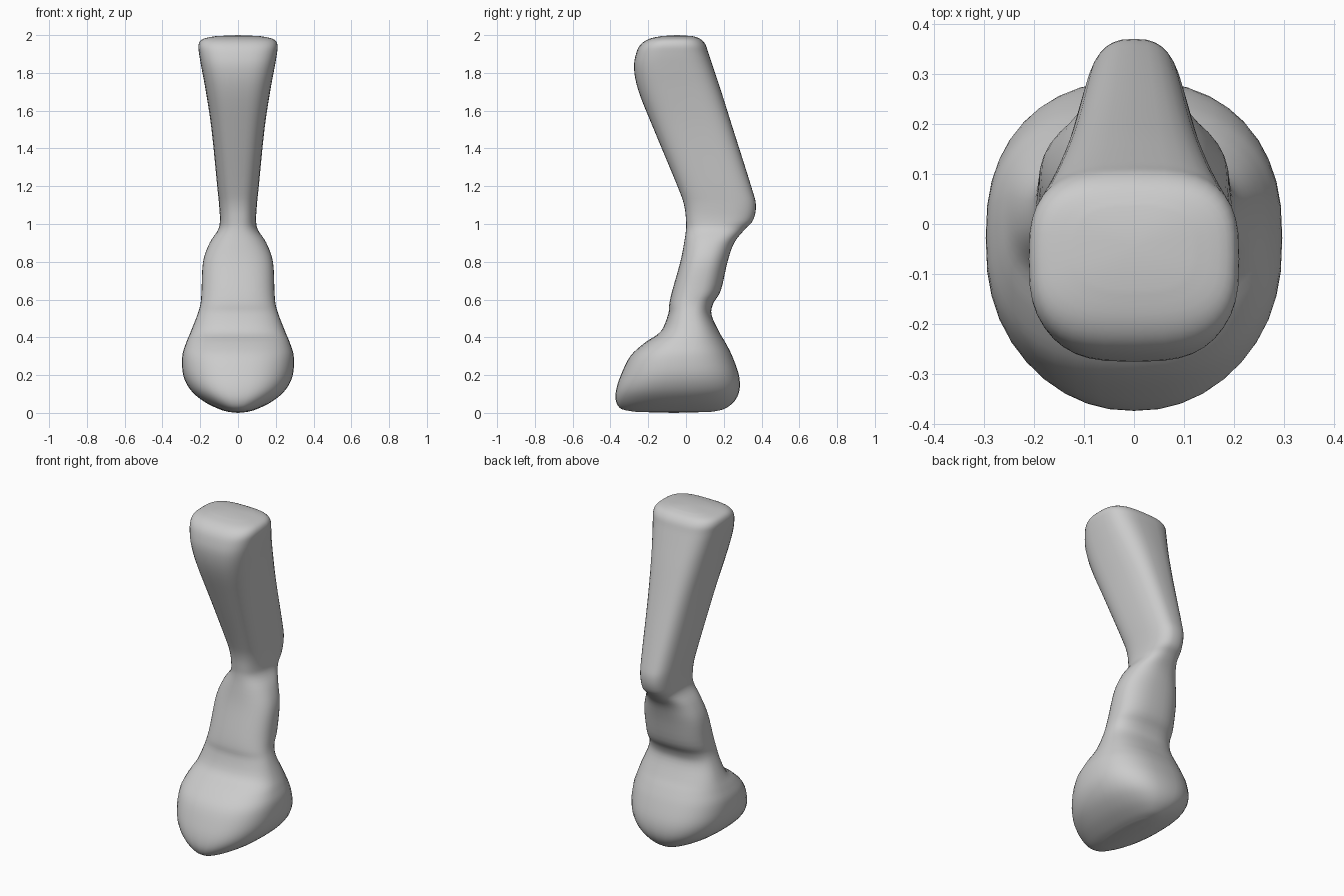
import bpy
import bmesh
import math

cube = bpy.data.objects.get("Cube")
if cube:
    bpy.data.objects.remove(cube, do_unlink=True)

SIDES = 40      # points around each cross-section
STEPS = 4       # rings between neighbouring sections

# Cross-sections from sole to hip: height, front y, back y, half width, squareness
SECTIONS = [
    (.005, -.26, .13, .05, 2.2),
    (.02, -.34, .2, .1, 2.3),
    (.06, -.37, .255, .18, 2.4),
    (.12, -.37, .283, .25, 2.5),
    (.2, -.345, .28, .29, 2.5),
    (.3, -.295, .245, .295, 2.5),
    (.37, -.22, .21, .275, 2.5),
    (.43, -.135, .175, .25, 2.5),
    (.52, -.095, .135, .215, 2.5),
    (.58, -.088, .145, .198, 2.5),
    (.65, -.072, .185, .193, 2.5),
    (.8, -.03, .22, .185, 2.4),
    (.9, -.01, .255, .15, 2.3),
    (.97, 0, .31, .105, 2.4),
    (1.02, 0, .355, .096, 2.6),
    (1.1, -.01, .37, .1, 2.7),
    (1.2, -.045, .345, .11, 2.8),
    (1.5, -.17, .25, .14, 3),
    (1.7, -.25, .187, .17, 3),
    (1.82, -.275, .147, .192, 3),
    (1.9, -.265, .12, .206, 3),
    (1.95, -.24, .103, .209, 3),
    (1.98, -.195, .075, .185, 3),
    (1.995, -.13, .035, .115, 2.8),
]


def blend(a, b, c, d, t):
    """Smooth curve from b to c, guided by the neighbours a and d."""
    return b + t / 2 * (c - a + t * (2 * a - 5 * b + 4 * c - d
                                     + t * (3 * (b - c) + d - a)))


def smooth_sections(rows):
    padded = [rows[0]] + rows + [rows[-1]]
    for i in range(len(rows) - 1):
        group = padded[i:i + 4]
        for step in range(STEPS):
            yield [blend(*values, step / STEPS) for values in zip(*group)]
    yield rows[-1]


def rounded(value, power):
    return math.copysign(abs(value) ** (2 / power), value)


def add_ring(bm, z, front, back, half_width, power):
    """Rounded-square ring of vertices at one height."""
    ring = []
    for i in range(SIDES):
        angle = math.tau * i / SIDES
        x = half_width * rounded(math.cos(angle), power)
        y = (front + back) / 2 + (back - front) / 2 * rounded(math.sin(angle), power)
        ring.append(bm.verts.new((x, y, z)))
    return ring


def add_cap(bm, ring, height):
    """Close a ring with a fan around one centre point."""
    centre = bm.verts.new((0, sum(v.co.y for v in ring) / SIDES, height))
    for i in range(SIDES):
        bm.faces.new((ring[i], ring[(i + 1) % SIDES], centre))


# Leg with thigh, shin and foot as one continuous skin
bm = bmesh.new()
rings = [add_ring(bm, *section) for section in smooth_sections(SECTIONS)]
for low, high in zip(rings, rings[1:]):
    for i in range(SIDES):
        j = (i + 1) % SIDES
        bm.faces.new((low[i], low[j], high[j], high[i]))
add_cap(bm, rings[0], 0)
add_cap(bm, rings[-1], 2)
bmesh.ops.recalc_face_normals(bm, faces=bm.faces)
mesh = bpy.data.meshes.new("leg")
bm.to_mesh(mesh)
bm.free()
leg = bpy.data.objects.new("leg", mesh)
bpy.context.collection.objects.link(leg)

# Plain grey skin
grey = bpy.data.materials.new("plain_grey")
grey.use_nodes = True
colour = (.6, .6, .6, 1)
grey.diffuse_color = colour
grey.node_tree.nodes["Principled BSDF"].inputs["Base Color"].default_value = colour
mesh.materials.append(grey)

# Smooth shading
bpy.context.view_layer.objects.active = leg
leg.select_set(True)
bpy.ops.object.shade_smooth_by_angle(angle=math.radians(60))
